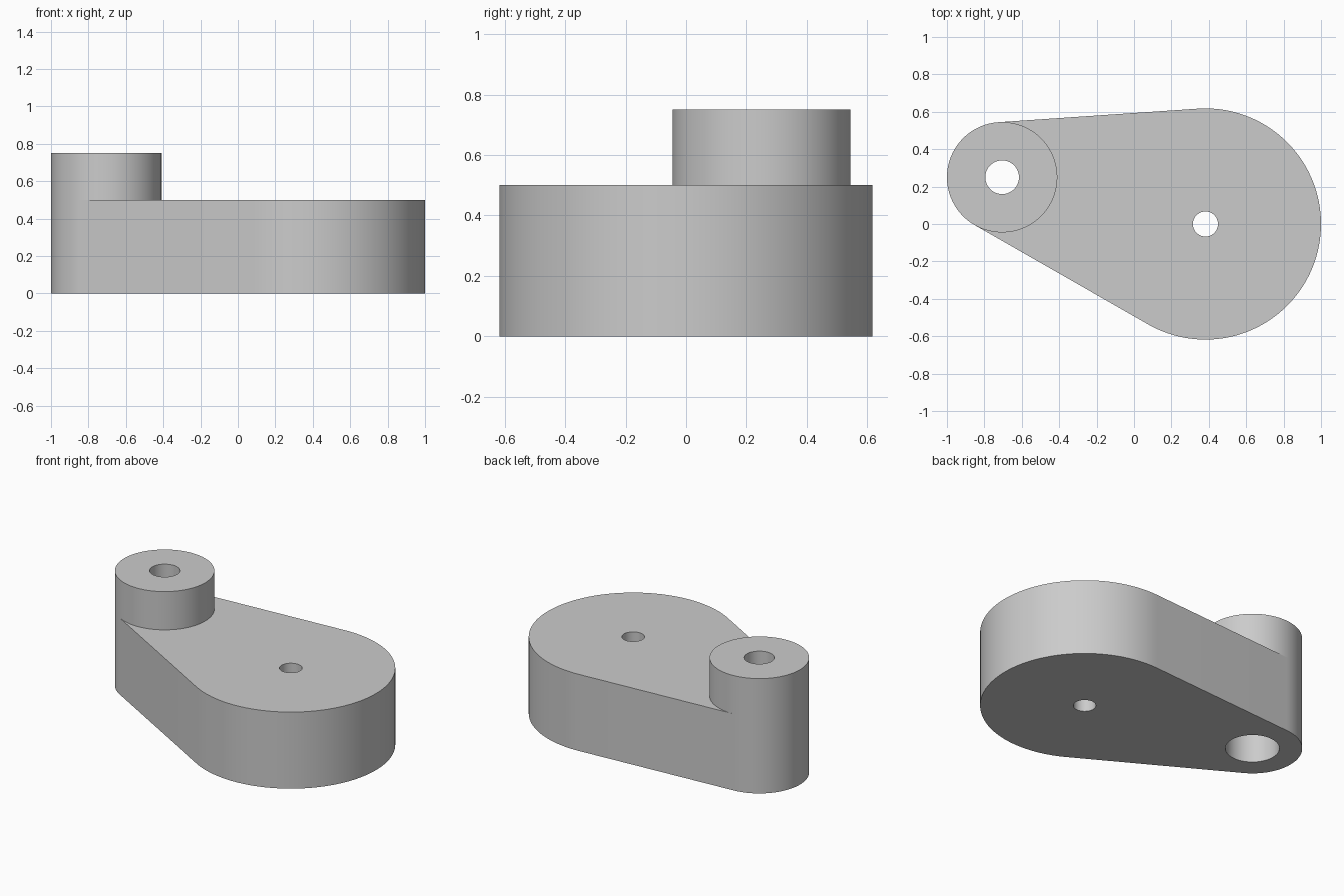
import bpy, bmesh
from math import radians, degrees, atan2, asin, cos, sin, hypot

if "Cube" in bpy.data.objects:
    bpy.data.objects.remove(bpy.data.objects["Cube"], do_unlink=True)

BOSS, BOSS_R = (-0.705, 0.25), 0.295
HUB, HUB_R = (0.382, 0.0), 0.618
PLATE_Z, BOSS_Z = 0.5, 0.75

grey = bpy.data.materials.new("light grey")
grey.use_nodes = True
grey.diffuse_color = (0.6, 0.6, 0.6, 1)
grey.node_tree.nodes["Principled BSDF"].inputs["Base Color"].default_value = (0.6, 0.6, 0.6, 1)


def arc(centre, radius, start, end, steps):
    angles = [radians(start + (end - start) * i / steps) for i in range(steps + 1)]
    return [(centre[0] + radius * cos(a), centre[1] + radius * sin(a), 0) for a in angles]


def raise_faces(bm, faces, height):
    """Extrude faces upward and return the new caps."""
    geom = bmesh.ops.extrude_face_region(bm, geom=faces)["geom"]
    verts = [g for g in geom if isinstance(g, bmesh.types.BMVert)]
    bmesh.ops.translate(bm, verts=verts, vec=(0, 0, height))
    return [g for g in geom if isinstance(g, bmesh.types.BMFace)]


def add_object(name, bm):
    bmesh.ops.recalc_face_normals(bm, faces=bm.faces)
    mesh = bpy.data.meshes.new(name)
    bm.to_mesh(mesh)
    bm.free()
    mesh.materials.append(grey)
    obj = bpy.data.objects.new(name, mesh)
    bpy.context.collection.objects.link(obj)
    return obj


def drill(obj, centre, radius, bottom, top):
    """Cut a vertical round hole."""
    bm = bmesh.new()
    face = bm.faces.new([bm.verts.new(p) for p in arc(centre, radius, 0, 360, 64)[:-1]])
    raise_faces(bm, [face], top - bottom)
    bmesh.ops.translate(bm, verts=bm.verts, vec=(0, 0, bottom))
    cutter = add_object("hole_cutter", bm)
    cutter.hide_render = True
    mod = obj.modifiers.new("hole", 'BOOLEAN')
    mod.operation, mod.solver, mod.object = 'DIFFERENCE', 'EXACT', cutter
    bpy.context.view_layer.objects.active = obj
    bpy.ops.object.modifier_apply(modifier=mod.name)
    bpy.data.objects.remove(cutter, do_unlink=True)


# Angles where the straight sides touch both round ends
dx, dy = HUB[0] - BOSS[0], HUB[1] - BOSS[1]
axis = degrees(atan2(dy, dx))
lean = degrees(asin((HUB_R - BOSS_R) / hypot(dx, dy)))
upper, lower = axis + 90 + lean, axis - 90 - lean

# Arm outline, split by the boss circle
bm = bmesh.new()
outer = [bm.verts.new(p) for p in arc(BOSS, BOSS_R, upper, lower + 360, 48)]
inner = [bm.verts.new(p) for p in arc(BOSS, BOSS_R, lower, upper, 64)[1:-1]]
hub = [bm.verts.new(p) for p in arc(HUB, HUB_R, lower, upper, 80)]
boss_face = bm.faces.new(outer + inner)
plate_face = bm.faces.new([outer[-1]] + hub + [outer[0]] + inner[::-1])

# Thick plate, then the raised boss
caps = raise_faces(bm, [boss_face, plate_face], PLATE_Z)
boss_cap = min(caps, key=lambda f: f.calc_center_median().x)
raise_faces(bm, [boss_cap], BOSS_Z - PLATE_Z)
base = [f for f in bm.faces if all(abs(v.co.z) < 1e-5 for v in f.verts)]
bmesh.ops.dissolve_faces(bm, faces=base, use_verts=True)
arm = add_object("crank_arm", bm)

# Hub hole, boss hole and the wider counterbore underneath
drill(arm, HUB, 0.067, -0.1, PLATE_Z + 0.1)
drill(arm, BOSS, 0.09, -0.1, BOSS_Z + 0.1)
drill(arm, BOSS, 0.16, -0.1, PLATE_Z)

bpy.ops.object.select_all(action='DESELECT')
arm.select_set(True)
bpy.context.view_layer.objects.active = arm
bpy.ops.object.shade_smooth_by_angle(angle=radians(30))
